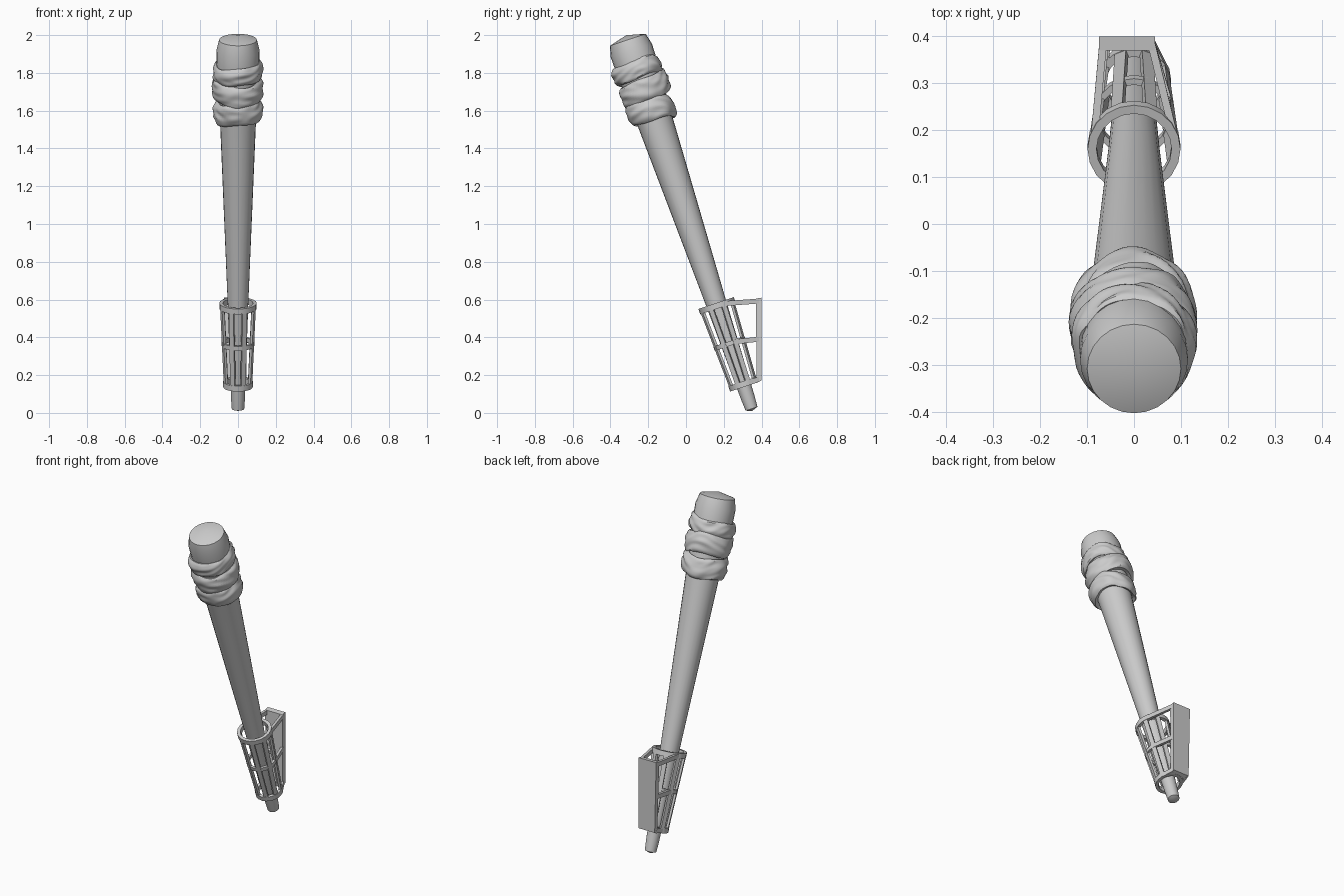
import bpy, bmesh, math
from mathutils import Vector, Matrix, noise

if "Cube" in bpy.data.objects:
    bpy.data.objects.remove(bpy.data.objects["Cube"])

# Leaning axis of the torch: local z runs from the tip to the head
BASE = Vector((0, 0.347, 0.022))
TILT = math.radians(18.55)
AXIS = Matrix.Translation(BASE) @ Matrix.Rotation(TILT, 4, 'X')


def finish(bm, name, smooth=True):
    bmesh.ops.recalc_face_normals(bm, faces=bm.faces[:])
    me = bpy.data.meshes.new(name)
    bm.to_mesh(me)
    bm.free()
    ob = bpy.data.objects.new(name, me)
    bpy.context.collection.objects.link(ob)
    if smooth:
        bpy.ops.object.select_all(action='DESELECT')
        ob.select_set(True)
        bpy.context.view_layer.objects.active = ob
        bpy.ops.object.shade_smooth_by_angle(angle=math.radians(35))
    return ob


def lathe(name, profile, sides, closed=False, shape=None):
    """Revolve (radius, t) points about the torch axis; shape(r, t, angle) may deform them."""
    bm = bmesh.new()
    rings = []
    for r, t in profile:
        ring = []
        for i in range(sides):
            a = 2 * math.pi * i / sides
            rr, tt = shape(r, t, a) if shape else (r, t)
            ring.append(bm.verts.new(AXIS @ Vector((rr * math.sin(a), -rr * math.cos(a), tt))))
        rings.append(ring)
    pairs = list(zip(rings, rings[1:]))
    if closed:
        pairs.append((rings[-1], rings[0]))
    for lo, hi in pairs:
        for i in range(sides):
            j = (i + 1) % sides
            bm.faces.new((lo[i], lo[j], hi[j], hi[i]))
    bmesh.ops.remove_doubles(bm, verts=bm.verts[:], dist=1e-5)
    return finish(bm, name)


def bar(name, p, q, side, w, d):
    """Box from p to q, w wide along side and d deep across it."""
    z = (q - p).normalized()
    x = (side - z * side.dot(z)).normalized()
    y = z.cross(x)
    m = Matrix((x * w, y * d, q - p)).transposed().to_4x4()
    m.translation = (p + q) / 2
    bm = bmesh.new()
    bmesh.ops.create_cube(bm, size=1, matrix=m)
    return finish(bm, name, False)


# Tapered wooden shaft with a chamfered, slightly pointed head
lathe("shaft", [(0, -0.012), (0.033, 0), (0.037, 0.06), (0.055, 0.6), (0.095, 1.6),
                (0.113, 1.9), (0.115, 2.0), (0.1, 2.06), (0, 2.086)], 24)


# Wrinkled cloth wraps, each tilted a little differently
def wrap(name, t0, t1, radius, tilt, phase, seed):
    rows = 14
    prof = [(0.095, t0 + 0.01)]
    for k in range(rows + 1):
        v = k / rows
        prof.append((radius - 0.018 + 0.018 * math.sin(math.pi * v) ** 0.5, t0 + (t1 - t0) * v))
    prof.append((0.095, t1 - 0.01))

    def crumple(r, t, a):
        if r > 0.1:
            p = Vector((math.sin(a) * 1.6, math.cos(a) * 1.6, t * 34 + 0.8 * math.sin(a * 2 + seed)))
            r += 0.011 * noise.noise(p + Vector((seed, 0, 0)))
            r += 0.004 * math.sin(a + seed)
        return r, t + tilt * math.cos(a - phase) + 0.005 * math.sin(3 * a + seed)
    lathe(name, prof, 56, True, crumple)


wrap("lower_wrap", 1.605, 1.725, 0.131, 0.012, 0.8, 1.3)
wrap("middle_wrap", 1.725, 1.845, 0.137, 0.014, 3.6, 4.1)
wrap("upper_wrap", 1.84, 1.935, 0.133, 0.012, 1.8, 7.7)


# Holder rings around the shaft
def ring(name, outer, thick, t0, t1):
    lathe(name, [(outer, t0), (outer, t1), (outer - thick, t1), (outer - thick, t0)], 20, True)


ring("lower_ring", 0.079, 0.018, 0.122, 0.152)
ring("middle_ring", 0.087, 0.014, 0.352, 0.376)
ring("upper_ring", 0.099, 0.019, 0.56, 0.59)


# Eight upright slats joining the rings
def on_ring(r, t, deg):
    a = math.radians(deg)
    return AXIS @ Vector((r * math.sin(a), -r * math.cos(a), t))


for k in range(8):
    deg = 22.5 + 45 * k
    a = math.radians(deg)
    across = AXIS.to_3x3() @ Vector((math.cos(a), math.sin(a), 0))
    bar(f"slat_{k + 1}", on_ring(0.069, 0.135, deg), on_ring(0.09, 0.575, deg), across, 0.026, 0.014)

# Solid wall plate, its inner side slightly narrower at the foot
bm = bmesh.new()
bmesh.ops.create_cube(bm, size=1)
for v in bm.verts:
    top, back, right = v.co.z > 0, v.co.y > 0, v.co.x > 0
    v.co = Vector(((0.045 if right else -0.075) if top else (0.045 if right else -0.065),
                   0.4 if back else (0.37 if top else 0.374),
                   (0.61 if back else 0.605) if top else (0.172 if back else 0.16)))
finish(bm, "wall_plate", False)

# Rails tying the rings to both edges of the plate
for level, r, t, z, edge in (("lower", 0.07, 0.137, 0.178, 0.058),
                             ("middle", 0.08, 0.364, 0.39, 0.062),
                             ("upper", 0.09, 0.575, 0.592, 0.066)):
    for side, deg, x in (("left", -112.5, -edge), ("right", 112.5, 0.037)):
        bar(f"{level}_{side}_rail", on_ring(r, t, deg), Vector((x, 0.385, z)),
            Vector((1, 0, 0)), 0.016, 0.026)
